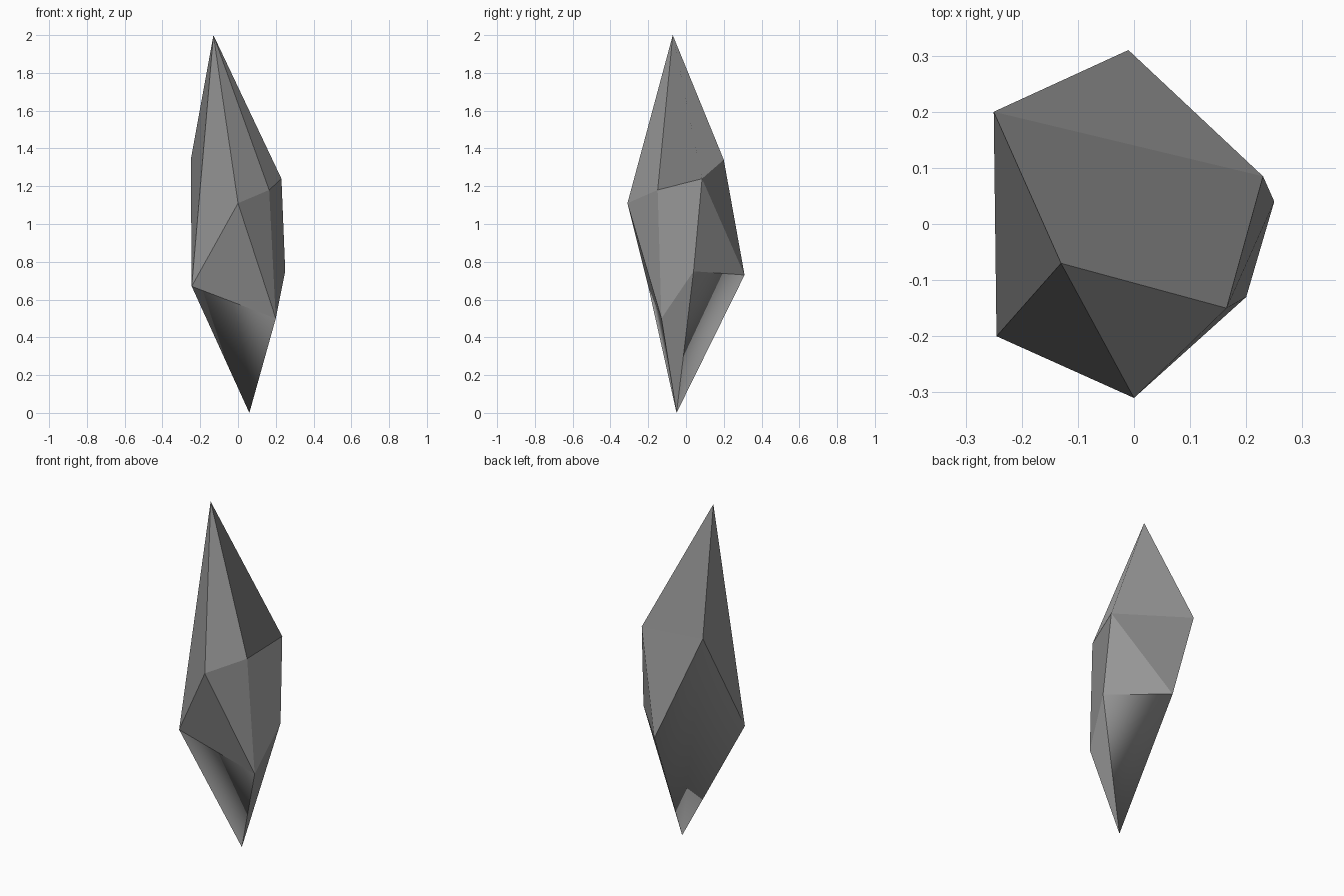
import bpy
import bmesh

default_cube = bpy.data.objects.get("Cube")
if default_cube:
    bpy.data.objects.remove(default_cube, do_unlink=True)

# Corners of the shard: two tips, an upper ring and a lower ring
corners = {
    "top": (-0.13, -0.07, 2.0),
    "upper_front": (0.0, -0.31, 1.11),
    "upper_side": (0.165, -0.15, 1.18),
    "upper_back": (0.23, 0.085, 1.24),
    "upper_far": (-0.25, 0.20, 1.34),
    "lower_front": (-0.245, -0.20, 0.67),
    "lower_side": (0.20, -0.13, 0.50),
    "lower_back": (0.25, 0.04, 0.75),
    "lower_far": (-0.01, 0.31, 0.73),
    "tip": (0.06, -0.05, 0.0),
}

# Facets of the crown and the waist, cut flat
flat_facets = [
    "top lower_front upper_front",
    "top upper_front upper_side",
    "top upper_side upper_back upper_far",
    "top upper_far lower_front",
    "upper_front lower_front lower_side",
    "upper_front lower_side upper_side",
    "upper_side lower_side lower_back upper_back",
    "upper_back lower_back lower_far",
    "upper_back lower_far upper_far",
    "lower_side tip lower_back",
]

# Facets that blend softly into the bottom tip
soft_facets = [
    "lower_front tip lower_side",
    "lower_back tip lower_far",
    "upper_far lower_far tip",
    "upper_far tip lower_front",
]

bm = bmesh.new()
verts = {name: bm.verts.new(co) for name, co in corners.items()}
for facets, soft in ((flat_facets, False), (soft_facets, True)):
    for facet in facets:
        face = bm.faces.new([verts[name] for name in facet.split()])
        face.smooth = soft
bmesh.ops.recalc_face_normals(bm, faces=bm.faces[:])

# Keep every edge that borders a flat facet crisp
for edge in bm.edges:
    edge.smooth = all(face.smooth for face in edge.link_faces)

mesh = bpy.data.meshes.new("crystal_shard")
bm.to_mesh(mesh)
bm.free()
shard = bpy.data.objects.new("crystal_shard", mesh)
bpy.context.collection.objects.link(shard)

# Plain grey stone
stone = bpy.data.materials.new("grey_stone")
stone.use_nodes = True
colour = (0.3, 0.3, 0.3, 1.0)
stone.diffuse_color = colour
stone.node_tree.nodes["Principled BSDF"].inputs["Base Color"].default_value = colour
mesh.materials.append(stone)
